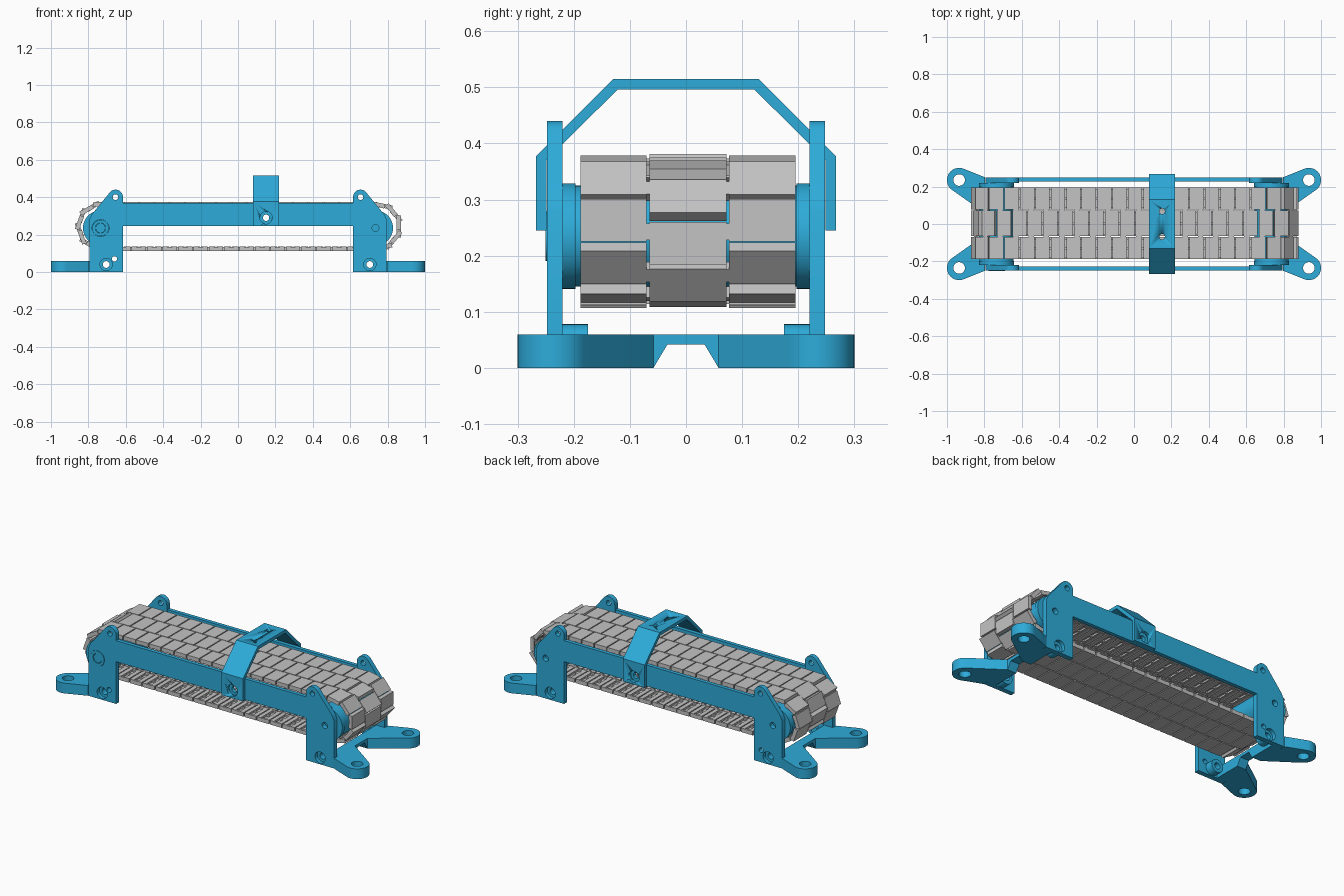
import bpy, bmesh
from math import pi, sin, cos, radians
from mathutils import Matrix, Vector

if "Cube" in bpy.data.objects:
    bpy.data.objects.remove(bpy.data.objects["Cube"])


def material(name, rgb):
    m = bpy.data.materials.new(name)
    m.use_nodes = True
    m.diffuse_color = (*rgb, 1)
    m.node_tree.nodes["Principled BSDF"].inputs["Base Color"].default_value = (*rgb, 1)
    return m


BLUE = material("frame blue", (0.027, 0.41, 0.70))
GREY = material("belt grey", (0.55, 0.55, 0.55))

# Rows map a flat outline (u, v, depth) onto world axes
AXES = {"X": Matrix(((0, 0, 1), (1, 0, 0), (0, 1, 0))).to_4x4(),
        "Y": Matrix(((1, 0, 0), (0, 0, 1), (0, 1, 0))).to_4x4(),
        "Z": Matrix.Identity(4)}


def arc(u, v, r, start=0, end=360, steps=32):
    """Points on an arc; a full turn leaves out the repeated end point."""
    n = steps if end - start == 360 else steps + 1
    angles = [radians(start + (end - start) * i / steps) for i in range(n)]
    return [(u + r * cos(a), v + r * sin(a)) for a in angles]


def extrude(name, outlines, lo, hi, axis, mat=BLUE):
    """Filled outline with holes, extruded from lo to hi along an axis."""
    curve = bpy.data.curves.new(name, "CURVE")
    curve.dimensions, curve.fill_mode = "2D", "BOTH"
    curve.extrude = abs(hi - lo) / 2
    for pts in outlines:
        spline = curve.splines.new("POLY")
        spline.points.add(len(pts) - 1)
        for p, (u, v) in zip(spline.points, pts):
            p.co = (u, v, 0, 1)
        spline.use_cyclic_u = True
    temp = bpy.data.objects.new(name, curve)
    bpy.context.collection.objects.link(temp)
    bpy.context.view_layer.update()
    graph = bpy.context.evaluated_depsgraph_get()
    mesh = bpy.data.meshes.new_from_object(temp.evaluated_get(graph))
    bpy.data.objects.remove(temp)
    mesh.transform(AXES[axis] @ Matrix.Translation((0, 0, (lo + hi) / 2)))
    bm = bmesh.new()
    bm.from_mesh(mesh)
    bmesh.ops.remove_doubles(bm, verts=bm.verts, dist=1e-5)
    bmesh.ops.recalc_face_normals(bm, faces=bm.faces)
    bm.to_mesh(mesh)
    bm.free()
    mesh.materials.clear()
    mesh.materials.append(mat)
    ob = bpy.data.objects.new(name, mesh)
    bpy.context.collection.objects.link(ob)
    smooth(ob)
    return ob


def smooth(ob):
    bpy.ops.object.select_all(action="DESELECT")
    ob.select_set(True)
    bpy.context.view_layer.objects.active = ob
    bpy.ops.object.shade_smooth_by_angle(angle=radians(30))


def flip(pts, su=1, sv=1):
    return [(u * su, v * sv) for u, v in pts]


# End plates, feet and rollers
AXLE_X, AXLE_Z = 0.735, 0.235
plate = [(0.615, 0), (0.795, 0), (0.795, 0.28), (0.78, 0.31)] + arc(0.655, 0.40, 0.04, 30, 180, 14)
foot = ([(0.74, 0.058), (0.797, 0.058)] + arc(0.935, 0.235, 0.065, -54, 107, 24)
        + [(0.797, 0.25), (0.797, 0.22), (0.74, 0.22)])
bridge = [(0.058, 0.06), (-0.058, 0.06), (-0.058, 0), (-0.033, 0.042), (0.033, 0.042), (0.058, 0)]

for sx, side in ((1, "left"), (-1, "right")):
    for sy, end in ((-1, "front"), (1, "back")):
        tag = f"{side}_{end}"
        bearing = sx < 0 and sy < 0
        holes = [arc(0.655, 0.40, 0.015, steps=16), arc(0.705, 0.04, 0.033),
                 arc(AXLE_X, AXLE_Z, 0.045 if bearing else 0.018)]
        if sx < 0:
            holes.append(arc(0.66, 0.07, 0.014, steps=16))
        extrude("end_plate_" + tag, [flip(o, sx) for o in [plate] + holes],
                sy * 0.22, sy * 0.248, "Y")
        boss = [arc(0.705, 0.04, 0.038), arc(0.705, 0.04, 0.018)]
        extrude("screw_boss_" + tag, [flip(o, sx) for o in boss], sy * 0.175, sy * 0.226, "Y")
        extrude("foot_" + tag, [flip(o, sx, sy) for o in (foot, arc(0.935, 0.235, 0.031))],
                0, 0.06, "Z")
        extrude("roller_flange_" + tag, [arc(sx * AXLE_X, AXLE_Z, 0.094, steps=48)],
                sy * 0.197, sy * 0.22, "Y")
        if bearing:
            extrude("bearing_ring", [arc(-AXLE_X, AXLE_Z, 0.044), arc(-AXLE_X, AXLE_Z, 0.028)],
                    -0.22, -0.25, "Y")
            extrude("bearing_shaft", [arc(-AXLE_X, AXLE_Z, 0.026)], -0.22, -0.247, "Y")
    extrude("roller_" + side, [arc(sx * AXLE_X, AXLE_Z, 0.09, steps=48)], -0.197, 0.197, "Y")
    extrude("foot_bridge_" + side, [bridge], sx * 0.74, sx * 0.797, "X")

# Side rails
rail = [(-0.615, 0.247), (0.615, 0.247), (0.615, 0.37), (-0.615, 0.37)]
for sy, end in ((-1, "front"), (1, "back")):
    extrude("rail_" + end, [rail, arc(0.15, 0.29, 0.017, steps=24)], sy * 0.226, sy * 0.248, "Y")

# Arched bracket over the belt, with drilled legs and top
half = [(0.267, 0.245), (0.267, 0.378), (0.13, 0.515)]
inner = [(0.122, 0.496), (0.249, 0.37), (0.249, 0.245)]
arch = half + flip(half, -1)[::-1] + flip(inner, -1)[::-1] + inner
bracket = extrude("arch_bracket", [arch], 0.08, 0.22, "X")
cutters = [extrude("bracket_side_drill", [arc(0.15, 0.29, 0.033)], -0.3, 0.3, "Y")]
cutters += [extrude("bracket_top_drill", [arc(0.15, y, 0.015, steps=20)], 0.45, 0.55, "Z")
            for y in (-0.068, 0.068)]
for cutter in cutters:
    cutter.hide_render = True
    cutter.hide_set(True)
    mod = bracket.modifiers.new("drill", "BOOLEAN")
    mod.operation, mod.object, mod.solver = "DIFFERENCE", cutter, "EXACT"

# Belt path: two straights and two half circles, walked clockwise from the +x end
RIGHT, LEFT, MID_Z, R = 0.746, -0.735, 0.2435, 0.1185
RUN, BEND = RIGHT - LEFT, pi * R
LENGTH, COUNT = 2 * (RUN + BEND), 45
PITCH = LENGTH / COUNT


def on_path(s):
    s %= LENGTH
    if s < BEND / 2:
        a = -s / R
        return Vector((RIGHT + R * cos(a), 0, MID_Z + R * sin(a)))
    s -= BEND / 2
    if s < RUN:
        return Vector((RIGHT - s, 0, MID_Z - R))
    s -= RUN
    if s < BEND:
        a = -pi / 2 - s / R
        return Vector((LEFT + R * cos(a), 0, MID_Z + R * sin(a)))
    s -= BEND
    if s < RUN:
        return Vector((LEFT + s, 0, MID_Z + R))
    a = pi / 2 - (s - RUN) / R
    return Vector((RIGHT + R * cos(a), 0, MID_Z + R * sin(a)))


# One belt link: two side pads, a leading middle pad and hinge ribs below
bm = bmesh.new()


def add_box(x0, x1, y0, y1, z0, z1):
    scale = Matrix.Diagonal((x1 - x0, y1 - y0, z1 - z0, 1))
    centre = Vector((x0 + x1, y0 + y1, z0 + z1)) / 2
    bmesh.ops.create_cube(bm, size=1, matrix=Matrix.Translation(centre) @ scale)


GAP = 0.006
for y0, y1, start in ((-0.188, -0.07, -0.25), (0.077, 0.195, -0.25), (-0.065, 0.072, 0.25)):
    x0 = start * PITCH + GAP / 2
    x1 = x0 + PITCH - GAP
    add_box(x0, x1, y0, y1, 0.001, 0.013)
    for a in (x0, x1 - 0.024):
        add_box(a, a + 0.024, y0, y1, -0.011, 0.001)
    for b in (y0, (y0 + y1) / 2 - 0.006, y1 - 0.012):
        add_box(x0 + 0.024, x1 - 0.024, b, b + 0.012, -0.009, 0.001)
# Webs tying the pads together
add_box(0.25 * PITCH + GAP, 0.75 * PITCH - GAP, -0.075, 0.082, -0.009, 0.011)
link_mesh = bpy.data.meshes.new("belt_link")
bm.to_mesh(link_mesh)
bm.free()
link_mesh.materials.append(GREY)

for i in range(COUNT):
    p, q = on_path((i - 0.5) * PITCH), on_path((i + 0.5) * PITCH)
    t = (q - p).normalized()
    n = Vector((-t.z, 0, t.x))
    turn = Matrix((t, Vector((0, 1, 0)), n)).transposed().to_4x4()
    link = bpy.data.objects.new(f"belt_link_{i}", link_mesh)
    link.matrix_world = Matrix.Translation(p) @ turn
    bpy.context.collection.objects.link(link)
